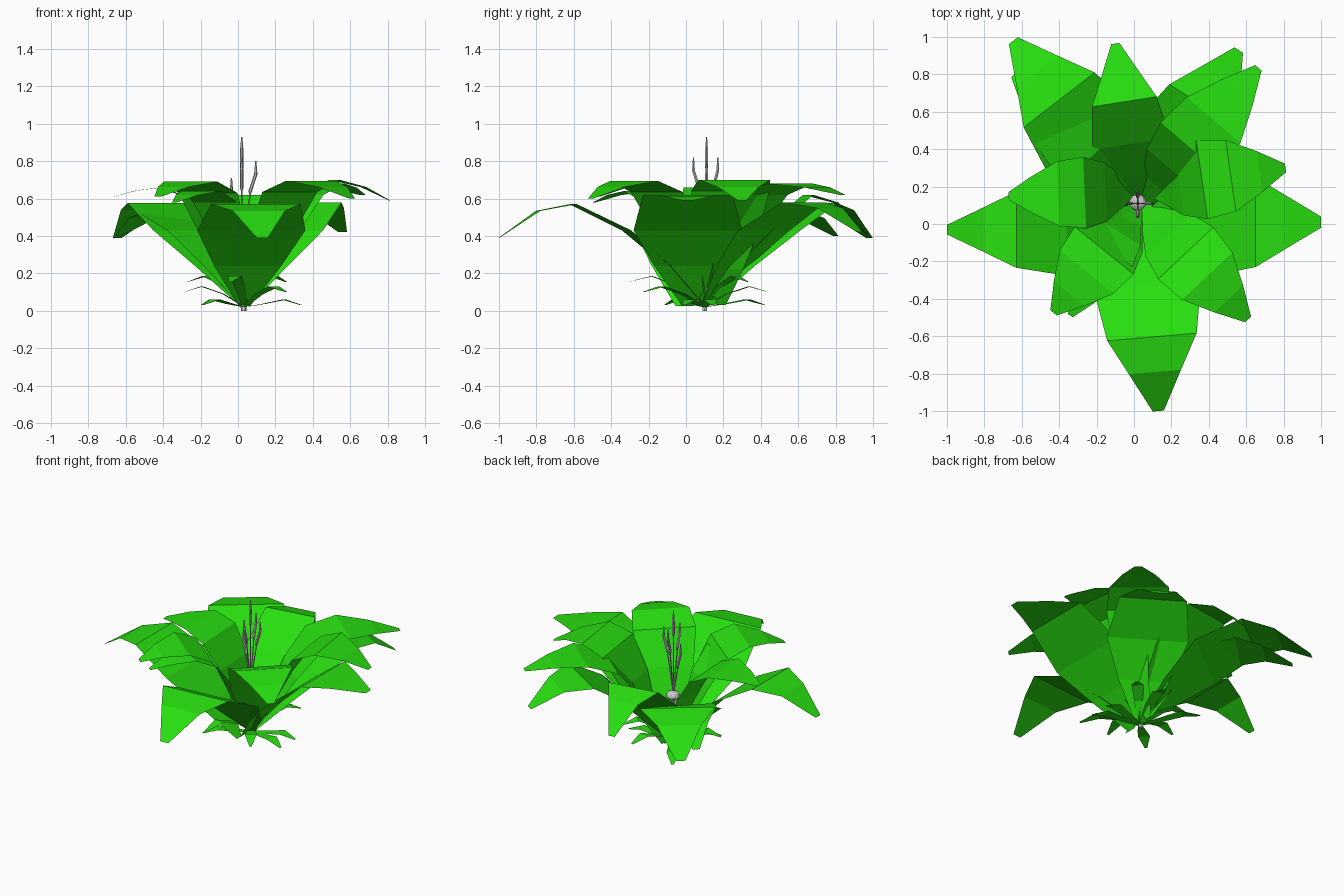
import bpy, bmesh, math, random
from mathutils import Vector

if "Cube" in bpy.data.objects:
    bpy.data.objects.remove(bpy.data.objects["Cube"])

random.seed(4)
green = bpy.data.materials.new("leaf_green")
green.diffuse_color = (0.021, 0.73, 0.005, 1)
green.use_nodes = True
green.node_tree.nodes["Principled BSDF"].inputs["Base Color"].default_value = green.diffuse_color


def add_object(name, bm, mat=None):
    me = bpy.data.meshes.new(name)
    bm.to_mesh(me)
    bm.free()
    ob = bpy.data.objects.new(name, me)
    bpy.context.collection.objects.link(ob)
    if mat:
        me.materials.append(mat)
    return ob


def leaf(name, start, tip, profile, width=1.0):
    """Flat strip along start -> tip; profile rows are (fraction, z, half width)."""
    a, b = Vector(start), Vector(tip)
    d = b - a
    side = Vector((-d.y, d.x)).normalized()
    bm = bmesh.new()
    prev = None
    for f, z, hw in profile:
        c = a + d * f
        row = [bm.verts.new((*(c + side * hw * width * s), z)) for s in (-1, 1)]
        if prev:
            bm.faces.new((prev[0], row[0], row[1], prev[1]))
        prev = row
    return add_object(name, bm, green)


def outer(tip_z, peak):
    return [(0, .025, .03), (.18, .24, .18), (.38, .43, .29), (.64, peak, .24),
            (.81, peak - (peak - tip_z) * .2, .14), (1, tip_z, .03)]


def inner(tip_z, peak):
    return [(0, .03, .025), (.14, .22, .11), (.26, .43, .19), (.42, peak - .06, .23),
            (.62, peak, .21), (.82, peak - (peak - tip_z) * .35, .12), (1, tip_z, .025)]


# Large outer leaves: start, tip, tip height, peak height, width
C = (.035, .1)
for i, (s, t, tz, pk, w) in enumerate([
        (C, (.13, -1), .39, .57, 1),
        ((.03, .01), (1, .01), .59, .62, 1),
        ((.03, -.03), (-1, -.03), .41, .575, .85),
        (C, (-.645, .98), .39, .575, 1),
        (C, (.56, .93), .42, .58, .9),
        (C, (-.1, .965), .41, .62, .73),
        (C, (-.64, .80), .40, .52, .75)]):
    leaf(f"outer_leaf_{i + 1}", s, t, outer(tz, pk), w)

# Upright inner leaves
for i, (s, t, tz, pk, w) in enumerate([
        (C, (.61, -.51), .60, .695, .88),
        (C, (-.43, -.475), .61, .69, .88),
        (C, (-.34, -.49), .58, .64, .6),
        ((.03, .18), (-.67, .15), .61, .66, .83),
        ((.04, .19), (.81, .30), .59, .70, .92),
        (C, (.665, .835), .62, .68, .9)]):
    leaf(f"inner_leaf_{i + 1}", s, t, inner(tz, pk), w)

# Small leaves spreading around the foot
for i in range(10):
    a = i * math.tau / 10 + .2 + random.uniform(-.12, .12)
    r = random.uniform(.3, .42)
    h = (.05, .175, .12)[i % 3]
    tip = (C[0] + r * math.cos(a), C[1] + r * math.sin(a))
    leaf(f"foot_leaf_{i + 1}", C, tip,
         [(0, .02, .012), (.35, h * .75, .028), (.7, h + .01, .038), (1, h - .02, .008)])


def rod(name, points):
    """Six-sided tapering rod; points are (x, y, z, radius)."""
    bm = bmesh.new()
    prev = None
    for x, y, z, r in points:
        ring = [bm.verts.new((x + r * math.cos(k * math.tau / 6),
                              y + r * math.sin(k * math.tau / 6), z)) for k in range(6)]
        if prev:
            for k in range(6):
                bm.faces.new((prev[k], prev[k - 1], ring[k - 1], ring[k]))
        else:
            bm.faces.new(ring[::-1])
        prev = ring
    bm.faces.new(prev)
    bmesh.ops.recalc_face_normals(bm, faces=bm.faces)
    return add_object(name, bm)


# Grey heart of the flower: stalk, bulb and stamens
rod("stalk", [(.03, .1, 0, .015), (.02, .11, .34, .012)])
bm = bmesh.new()
bmesh.ops.create_icosphere(bm, subdivisions=2, radius=.045)
bulb = add_object("bulb", bm)
bulb.location = (.02, .115, .34)
bulb.scale.z = .7
for i, (x, y, top) in enumerate([(.02, .11, .93), (.095, .11, .80), (-.035, .11, .71),
                                 (.02, .04, .82), (.02, .17, .82)]):
    mx, my = .02 + (x - .02) * .6, .11 + (y - .11) * .6
    rod(f"stamen_{i + 1}", [(.02, .11, .35, .004), (mx, my, top - .18, .004),
                            (mx, my, top - .16, .010), (x, y, top - .07, .009), (x, y, top, .003)])
